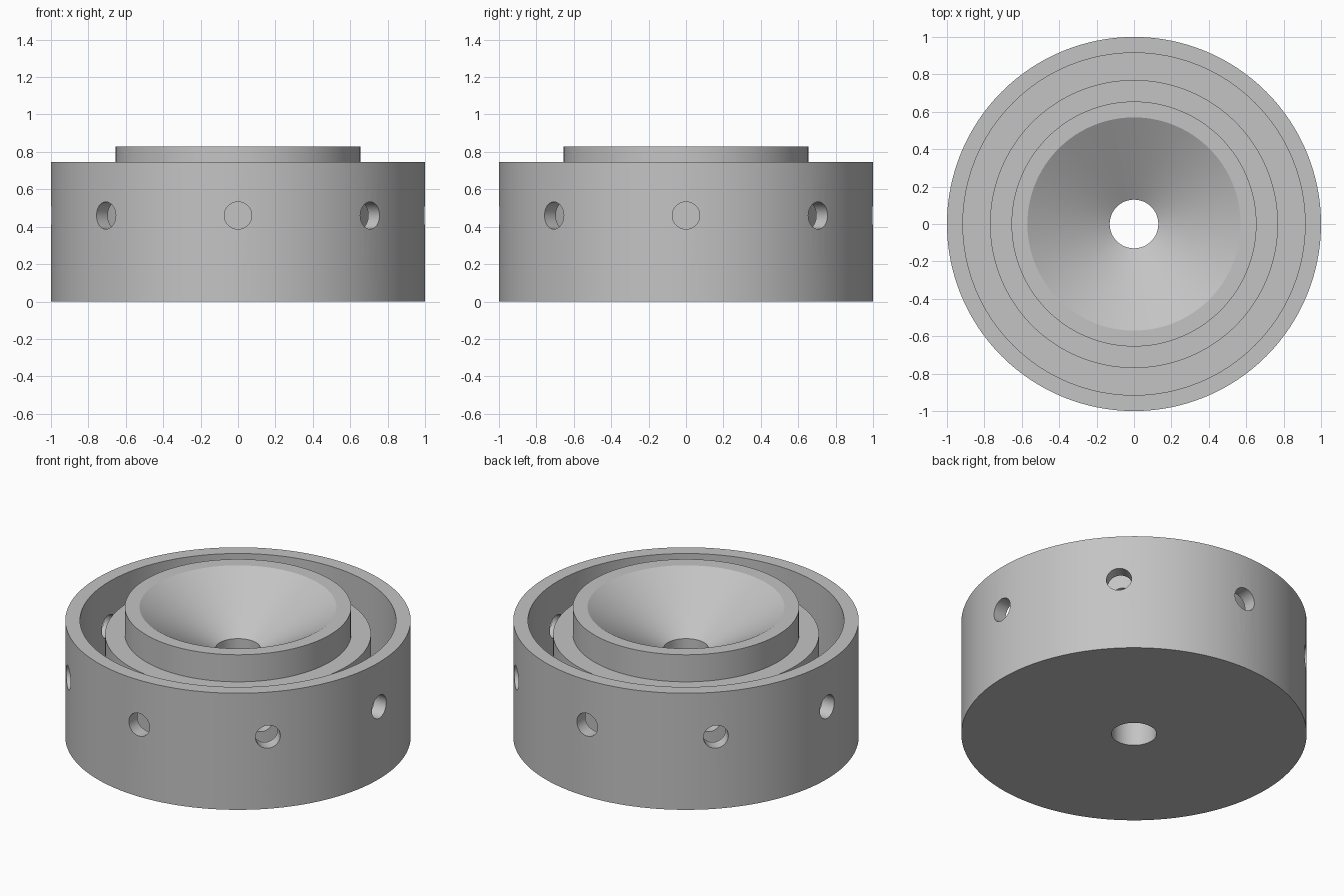
import bpy, bmesh, math
from mathutils import Matrix, Vector

cube = bpy.data.objects.get("Cube")
if cube:
    bpy.data.objects.remove(cube, do_unlink=True)

SEGMENTS = 128
HOLES = 8
HOLE_Z, HOLE_RADIUS = 0.46, 0.073
HOLE_END = 0.68       # blind end inside the core
GROOVE_FLOOR = 0.17

grey = bpy.data.materials.new("plain grey")
grey.use_nodes = True
colour = (0.55, 0.55, 0.55, 1)
grey.diffuse_color = colour
grey.node_tree.nodes["Principled BSDF"].inputs["Base Color"].default_value = colour


def make_object(name, bm):
    bmesh.ops.recalc_face_normals(bm, faces=bm.faces)
    mesh = bpy.data.meshes.new(name)
    bm.to_mesh(mesh)
    bm.free()
    mesh.materials.append(grey)
    obj = bpy.data.objects.new(name, mesh)
    bpy.context.collection.objects.link(obj)
    return obj


def lathe(name, profile):
    """Turn a closed (radius, height) profile around z."""
    bm = bmesh.new()
    rings = []
    for i in range(SEGMENTS):
        a = math.tau * i / SEGMENTS
        rings.append([bm.verts.new((r * math.cos(a), r * math.sin(a), z)) for r, z in profile])
    for i, ring in enumerate(rings):
        after = rings[(i + 1) % SEGMENTS]
        for j in range(len(profile)):
            k = (j + 1) % len(profile)
            bm.faces.new((ring[j], after[j], after[k], ring[k]))
    return make_object(name, bm)


# Turned body: bore, funnel, raised lip, shoulder, groove and outer wall
body = lathe("funnel_body", [
    (0.13, 0), (1, 0), (1, 0.745), (0.915, 0.745),
    (0.915, GROOVE_FLOOR), (0.77, GROOVE_FLOOR), (0.77, 0.657),
    (0.655, 0.657), (0.655, 0.83), (0.57, 0.83), (0.13, 0.567),
])

# Radial drills through the outer wall and into the core
bm = bmesh.new()
length = 1.1 - HOLE_END
for i in range(HOLES):
    place = (Matrix.Rotation(math.tau * i / HOLES, 4, 'Z')
             @ Matrix.Translation(Vector((HOLE_END + length / 2, 0, HOLE_Z)))
             @ Matrix.Rotation(math.pi / 2, 4, 'Y'))
    bmesh.ops.create_cone(bm, cap_ends=True, segments=40, radius1=HOLE_RADIUS,
                          radius2=HOLE_RADIUS, depth=length, matrix=place)
drills = make_object("hole_drills", bm)
drills.hide_render = True

cut = body.modifiers.new("side holes", 'BOOLEAN')
cut.operation = 'DIFFERENCE'
cut.solver = 'EXACT'
cut.object = drills

# Apply the cut, drop the cutter and shade smooth with sharp rims
bpy.ops.object.select_all(action='DESELECT')
body.select_set(True)
bpy.context.view_layer.objects.active = body
bpy.ops.object.modifier_apply(modifier=cut.name)
bpy.data.objects.remove(drills, do_unlink=True)
bpy.ops.object.shade_smooth_by_angle(angle=math.radians(25))
